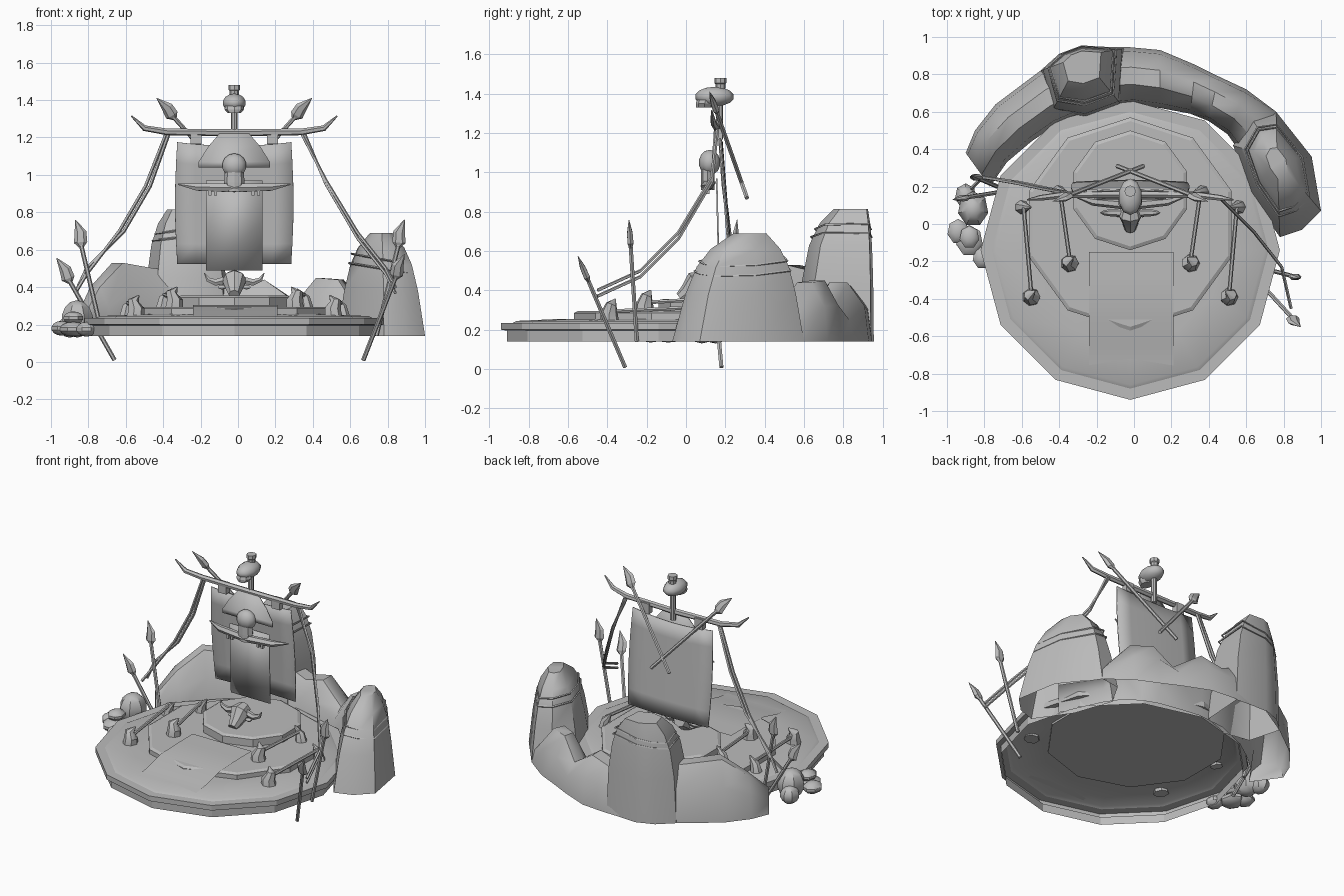
import bpy, bmesh
from math import sin, cos, pi, radians
from mathutils import Vector, Matrix

if "Cube" in bpy.data.objects:
    bpy.data.objects.remove(bpy.data.objects["Cube"])

GREY = (0.5, 0.5, 0.5, 1)
mat = bpy.data.materials.new("plain grey")
mat.use_nodes = True
mat.diffuse_color = GREY
mat.node_tree.nodes["Principled BSDF"].inputs["Base Color"].default_value = GREY
CX = -0.02  # axis of the stage and mast


def finish(name, bm, smooth=None):
    bmesh.ops.recalc_face_normals(bm, faces=bm.faces)
    me = bpy.data.meshes.new(name)
    bm.to_mesh(me)
    bm.free()
    me.materials.append(mat)
    ob = bpy.data.objects.new(name, me)
    bpy.context.collection.objects.link(ob)
    if smooth:
        bpy.ops.object.select_all(action='DESELECT')
        ob.select_set(True)
        bpy.context.view_layer.objects.active = ob
        bpy.ops.object.shade_smooth_by_angle(angle=radians(smooth))
    return ob


def loft(name, rings, closed=True, caps=(True, True), smooth=None):
    bm = bmesh.new()
    rows = [[bm.verts.new(p) for p in ring] for ring in rings]
    n = len(rows[0])
    for a, b in zip(rows, rows[1:]):
        for i in range(n if closed else n - 1):
            j = (i + 1) % n
            bm.faces.new((a[i], a[j], b[j], b[i]))
    if caps[0]:
        bm.faces.new(rows[0][::-1])
    if caps[1]:
        bm.faces.new(rows[-1])
    return finish(name, bm, smooth)


def sheet(name, rings):
    ob = loft(name, rings, closed=False, caps=(False, False), smooth=40)
    ob.modifiers.new("thickness", 'SOLIDIFY').thickness = 0.008


def ngon(cx, cy, z, r, n, ry=None):
    return [(cx + r * cos(pi / 2 + 2 * pi * i / n), cy + (ry or r) * sin(pi / 2 + 2 * pi * i / n), z)
            for i in range(n)]


def tube(name, pts, radii, n=6, smooth=40, flat=1.0):
    pts = [Vector(p) for p in pts]
    if not isinstance(radii, (list, tuple)):
        radii = [radii] * len(pts)
    u, rings = None, []
    for i, p in enumerate(pts):
        t = (pts[min(i + 1, len(pts) - 1)] - pts[max(i - 1, 0)]).normalized()
        if u is None:
            u = Vector((1, 0, 0)) if abs(t.x) < 0.9 else Vector((0, 1, 0))
        u = (u - t * u.dot(t)).normalized()
        v = t.cross(u) * flat
        rings.append([p + radii[i] * (u * cos(2 * pi * k / n) + v * sin(2 * pi * k / n)) for k in range(n)])
    return loft(name, rings, smooth=smooth)


def ball(name, c, s, seg=10, smooth=50):
    bm = bmesh.new()
    bmesh.ops.create_uvsphere(bm, u_segments=seg, v_segments=7, radius=1,
                              matrix=Matrix.Translation(c) @ Matrix.Diagonal((*s, 1)))
    return finish(name, bm, smooth)


def box(name, c, s):
    bm = bmesh.new()
    bmesh.ops.create_cube(bm, size=1, matrix=Matrix.Translation(c) @ Matrix.Diagonal((*s, 1)))
    return finish(name, bm)


def spear(name, base, tip):
    a, b = Vector(base), Vector(tip)
    d = (b - a).normalized()
    tube(name + "_shaft", (a, b - d * 0.12), 0.012)
    side = Vector((0.012 if d.x < 0 else -0.012, 0, 0))
    tube(name + "_head", (b - d * 0.15, b - d * 0.125, b - d * 0.07 + side, b),
         (0.014, 0.036, 0.032, 0.002), 6, 20, 0.5)


# Stage: hollow twelve-sided platform, two raised tiers and a ramp
loft("stage", [ngon(CX, -0.14, z, r, 12) for z, r in
               ((0.14, 0.77), (0.195, 0.77), (0.2, 0.8), (0.235, 0.8), (0.235, 0.74), (0.245, 0.72), (0.255, 0.5))],
     caps=(False, True), smooth=25)
loft("middle_tier", [ngon(CX, 0.0, z, r, 10) for z, r in ((0.24, 0.57), (0.285, 0.57), (0.295, 0.55))])
loft("upper_tier", [ngon(CX, 0.18, z, r, 10) for z, r in ((0.29, 0.32), (0.345, 0.32), (0.355, 0.3))])
loft("ramp", [[(x, y, z) for x in (-0.24, 0.21)] for y, z in
              ((-0.78, 0.244), (-0.65, 0.26), (-0.5, 0.298), (-0.3, 0.304), (-0.15, 0.304))],
     closed=False, caps=(False, False), smooth=40)

# Rock ridge curving round the back: inner foot, outer foot, height
stations = [(-.77, .2, -.9, .38, .26), (-.68, .33, -.85, .5, .4), (-.55, .44, -.74, .64, .53),
            (-.42, .53, -.5, .82, .5), (-.2, .62, -.28, .95, .5), (0, .64, -.02, .945, .4),
            (.14, .62, .14, .93, .44), (.3, .59, .33, .85, .32), (.4, .55, .45, .79, .45),
            (.5, .48, .6, .72, .44), (.57, .38, .76, .6, .28), (.7, .1, .92, .36, .27)]
section = ((0, 0), (0.08, 0.6), (0.35, 1), (0.65, 1), (0.93, 0.6), (1, 0))
loft("rock_ridge", [[(ix + (ox - ix) * f, iy + (oy - iy) * f, 0.14 + (h - 0.14) * g)
                     for f, g in section] for ix, iy, ox, oy, h in stations],
     closed=False, smooth=45)


# Tall boulders: a foot outline drawn in towards a peak, with thin ropes tied round
def boulder(name, foot, peak, levels, ropes):
    def ring(z, t, tilt=0.0):
        return [(x + (peak[0] - x) * t, y + (peak[1] - y) * t, z + tilt * (x - peak[0])) for x, y in foot]
    loft(name, [ring(z, t) for z, t in levels], caps=(False, True), smooth=45)
    for k, (z, t, tilt) in enumerate(ropes):
        loop = ring(z, t, tilt)
        tube(f"{name}_rope_{k}", loop + loop[:1], 0.006, 4)


boulder("left_boulder", ((.78, -.07), (.9, -.03), (1, .07), (.95, .36), (.76, .6), (.62, .58), (.53, .42), (.62, .16)),
        (.765, .345), ((.14, 0), (.38, .16), (.52, .3), (.61, .47), (.69, .75)),
        ((.5, .27, -.12), (.55, .33, -.12)))
boulder("back_boulder", ((-.5, .82), (-.44, .6), (-.26, .57), (-.07, .64), (-.05, .94), (-.28, .955), (-.4, .91)),
        (-.28, .9), ((.14, 0), (.45, .06), (.63, .17), (.74, .33), (.815, .55)),
        ((.67, .2, .1), (.71, .26, .12)))

# Loose stones on the right edge
for k, (x, y, z, r, rz) in enumerate(((-.86, .08, .23, .085, .1), (-.9, .15, .19, .06, .06), (-.94, -.04, .18, .06, .04),
                                      (-.88, -.09, .175, .075, .04), (-.81, -.18, .175, .055, .04),
                                      (-.88, -.07, .235, .055, .035))):
    ball(f"stone_{k}", (x, y, z), (r, r * 1.15, rz), 7, 30)

# Mast head, yardarm and sail
tube("mast_head", ((CX, .17, 1.17), (CX, .17, 1.36)), 0.018, 8)
tube("yardarm", [(CX + x, y, z) for x, y, z in
                 ((-.55, .13, 1.315), (-.48, .14, 1.25), (-.36, .155, 1.23), (0, .16, 1.225),
                  (.36, .155, 1.23), (.48, .14, 1.25), (.55, .13, 1.315))],
     (.004, .016, .018, .02, .018, .016, .004))
N = 6
sheet("sail", [[(CX + (.305 + .012 * sin(pi * j / N)) * (2 * i / N - 1),
                 .175 + .05 * (1 - j / N) + .012 * sin(pi * i / N),
                 .525 + .63 * j / N + .02 * (2 * i / N - 1) ** 2 * j / N)
                for i in range(N + 1)] for j in range(N + 1)])
sheet("banner", [[(x, y, z) for x in (-.17, .13)] for z, y in ((.49, .172), (.75, .165), (.97, .16))])
sheet("sail_flap", [[(CX - w, y, z), (CX + w, y, z)] for z, w, y in
                    ((1.04, .19, .14), (1.07, .19, .14), (1.15, .14, .145), (1.22, .08, .15))])
for s in (-1, 1):
    box(f"sail_tie_{s}", (CX + s * .205, .165, 1.2), (.06, .04, .07))

# Skull and curved bone bar on the sail
ball("sail_skull", (CX, .12, 1.05), (.068, .055, .065))
loft("sail_skull_jaw", [ngon(CX, .11, z, r, 8, .035) for z, r in ((.91, .04), (.96, .055), (1.03, .05))])
tube("bone_bar", [(CX + x, y, z) for x, y, z in
                  ((-.3, .15, .95), (-.2, .12, .935), (0, .1, .93), (.2, .12, .935), (.3, .15, .95))],
     (.004, .022, .026, .022, .004))
for k, x in enumerate((-.13, -.1, .1, .13)):
    box(f"bone_tooth_{k}", (CX + x, .11, .915), (.016, .02, .05))

# Skull on the mast top
ball("top_skull", (CX, .145, 1.385), (.065, .1, .05))
loft("top_skull_jaw", [ngon(CX, y, z, r, 8, .045) for z, y, r in
                       ((1.33, .095, .035), (1.35, .095, .052), (1.4, .11, .045))])
loft("top_skull_crest", [ngon(CX, .175, z, r, 8) for z, r in
                         ((1.42, .024), (1.45, .026), (1.455, .031), (1.48, .031))])

# Horned beast skull at the foot of the sail
tube("beast_head", ((CX, .1, .45), (CX, .05, .435), (CX, .01, .39), (CX, -.03, .36)),
     (.045, .065, .045, .03), 8)
for s in (-1, 1):
    tube(f"beast_horn_{s}", [(CX + s * x, .06, z) for x, z in ((.04, .44), (.1, .425), (.14, .44), (.16, .475))],
         (.022, .02, .014, .002))
    ball(f"beast_ear_{s}", (CX + s * .065, .05, .4), (.025, .015, .012), 6)

# Spears: crossed behind the sail, and leaning at each side
for s in (-1, 1):
    spear(f"crossed_spear_{s}", (CX - s * .07, .31, .87), (CX + s * .415, .12, 1.41))
spear("left_low_spear", (.67, -.31, .01), (.89, -.55, .575))
spear("left_high_spear", (.74, -.25, .14), (.89, -.29, .76))
spear("right_low_spear", (-.66, .18, .01), (-.97, .13, .555))
spear("right_high_spear", (-.73, .2, .16), (-.87, .26, .76))

# Rigging ropes from the yardarm down to the spears
for k in range(2):
    tube(f"left_rigging_{k}", ((.34 + .015 * k, .16, 1.22), (.47, .13, .97 - .02 * k), (.64, -.04, .69 - .03 * k),
                               (.79, -.23, .5 - .03 * k), (.84, -.45, .4 - .03 * k)), 0.009, 5)
    tube(f"right_rigging_{k}", ((-.37 - .015 * k, .17, 1.22), (-.47 - .025 * k, .19, .94), (-.61 - .025 * k, .22, .7),
                                (-.81, .25, .5 - .03 * k), (-.87, .25 - .06 * k, .37)), 0.01, 5)

# Claws set round the tiers, joined in pairs by slanting poles
for s in (-1, 1):
    for name, x, y, z, back, lean in (("outer", .53, -.39, .235, .09, .04), ("inner", .325, -.21, .28, .17, .05)):
        label = f"{name}_{s}"
        px, h = CX + s * x, 0.12
        tube("claw_" + label, ((px, y, z), (px - s * .005, y, z + h * .4),
                               (px + s * .01, y + .01, z + h * .75), (px - s * .02, y + .03, z + h)),
             (.05, .045, .03, .004), 7)
        bx = px + s * lean
        tube("pole_" + label, ((px, y + .03, z + .06), (bx, back, z + .08)), 0.011)
        tube("rear_claw_" + label, ((bx + s * .01, back, z), (bx, back, z + .06), (bx - s * .04, back, z + .11)),
             (.04, .03, .004), 7)
